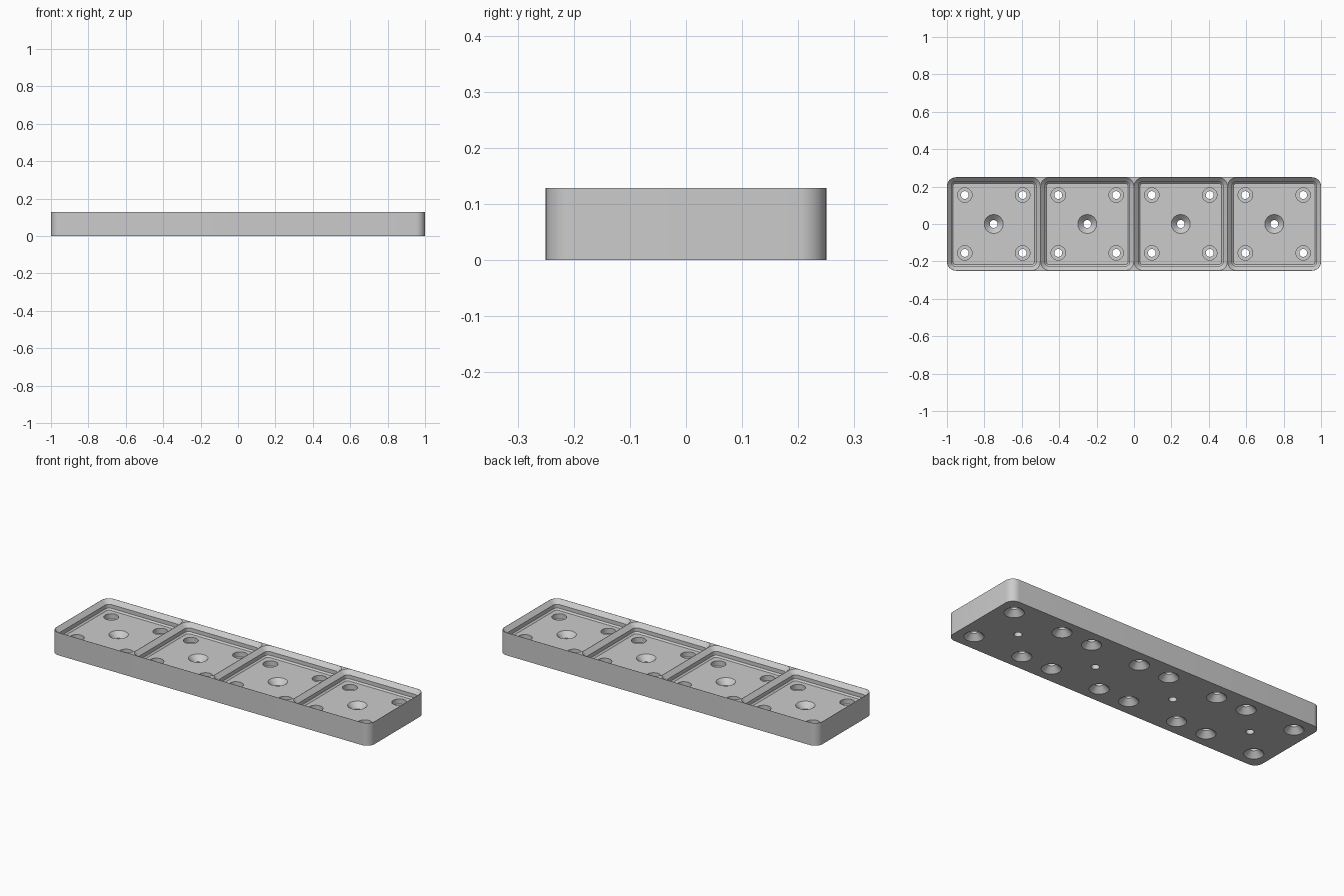
import bpy, bmesh, math

if "Cube" in bpy.data.objects:
    bpy.data.objects.remove(bpy.data.objects["Cube"])

MM = 0.5 / 42            # one cell is 42 mm and 0.5 units wide
FLOOR, TOP = 6.4, 10.8   # pocket floor and rim heights in mm
CELLS = [-63, -21, 21, 63]


def rounded_ring(cx, cy, hx, hy, r, seg=10):
    """Outline of a rounded rectangle, counter-clockwise."""
    pts = []
    for k, (sx, sy) in enumerate([(1, 1), (-1, 1), (-1, -1), (1, -1)]):
        for i in range(seg + 1):
            a = math.pi / 2 * (k + i / seg)
            pts.append((cx + sx * (hx - r) + r * math.cos(a),
                        cy + sy * (hy - r) + r * math.sin(a)))
    return pts


def circle_ring(cx, cy, r, seg=40):
    return [(cx + r * math.cos(2 * math.pi * i / seg),
             cy + r * math.sin(2 * math.pi * i / seg)) for i in range(seg)]


def loft(bm, rings):
    """Closed solid through a stack of (z, outline) rings, bottom to top."""
    loops = [[bm.verts.new((x * MM, y * MM, z * MM)) for x, y in ring] for z, ring in rings]
    n = len(loops[0])
    for a, b in zip(loops, loops[1:]):
        for i in range(n):
            j = (i + 1) % n
            bm.faces.new((a[i], a[j], b[j], b[i]))
    bm.faces.new(loops[0][::-1])
    bm.faces.new(loops[-1])


def make_object(name, solids):
    bm = bmesh.new()
    for rings in solids:
        loft(bm, rings)
    mesh = bpy.data.meshes.new(name)
    bm.to_mesh(mesh)
    bm.free()
    obj = bpy.data.objects.new(name, mesh)
    bpy.context.collection.objects.link(obj)
    return obj


# Solid slab with rounded corners
slab = [(z, rounded_ring(0, 0, 84, 21, 4)) for z in (0, TOP)]
plate = make_object("grid_baseplate", [slab])

# Stepped pockets: (height, inset from the cell edge)
profile = [(FLOOR, 2.7), (FLOOR + 0.7, 2.0), (FLOOR + 2.5, 2.0), (TOP, 0.1), (TOP + 2, 0.1)]
pockets = make_object("pocket_cutter", [
    [(z, rounded_ring(cx, 0, 21 - d, 21 - d, 4 - d)) for z, d in profile] for cx in CELLS])

# Holes: (height, radius); centre sunk from above, corners sunk from below with a magnet seat
centre = [(-1, 1.75), (FLOOR - 2.5, 1.75), (FLOOR, 4.25), (FLOOR + 1, 4.25)]
corner = [(-1, 4.25), (0, 4.25), (2.5, 1.75), (FLOOR - 2.4, 1.75),
          (FLOOR - 2.4, 3.25), (FLOOR + 1, 3.25)]
holes = []
for cx in CELLS:
    holes.append([(z, circle_ring(cx, 0, r)) for z, r in centre])
    for sx in (-13, 13):
        for sy in (-13, 13):
            holes.append([(z, circle_ring(cx + sx, sy, r)) for z, r in corner])
hole_cutter = make_object("hole_cutter", holes)

# Cut pockets and holes
bpy.context.view_layer.objects.active = plate
plate.select_set(True)
for cutter in (pockets, hole_cutter):
    cutter.hide_render = True
    mod = plate.modifiers.new("cut", 'BOOLEAN')
    mod.operation, mod.solver, mod.object = 'DIFFERENCE', 'EXACT', cutter
    bpy.ops.object.modifier_apply(modifier=mod.name)
    bpy.data.objects.remove(cutter)

# Single grey colour
grey = bpy.data.materials.new("light_grey")
grey.diffuse_color = (0.6, 0.6, 0.6, 1)
grey.use_nodes = True
grey.node_tree.nodes["Principled BSDF"].inputs["Base Color"].default_value = grey.diffuse_color
plate.data.materials.clear()
plate.data.materials.append(grey)
for p in plate.data.polygons:
    p.material_index = 0
bpy.ops.object.shade_smooth_by_angle(angle=math.radians(30))
